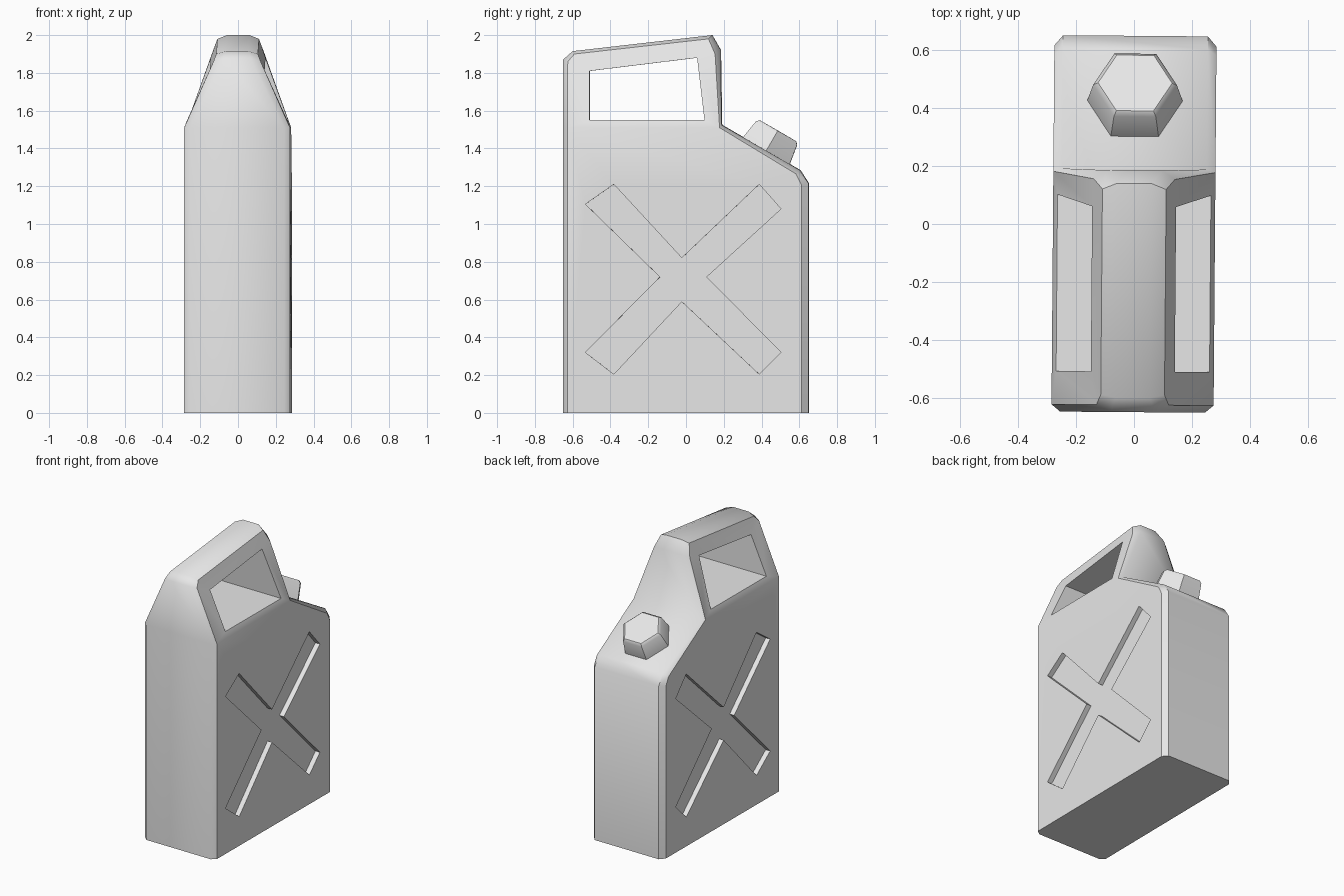
import bpy, bmesh, math
from mathutils import Matrix, Vector

cube = bpy.data.objects.get("Cube")
if cube:
    bpy.data.objects.remove(cube, do_unlink=True)

grey = bpy.data.materials.new("plain grey")
grey.use_nodes = True
grey.diffuse_color = (0.8, 0.8, 0.8, 1)
grey.node_tree.nodes["Principled BSDF"].inputs["Base Color"].default_value = (0.8, 0.8, 0.8, 1)

SKEW = Matrix.Rotation(-0.008, 4, "Z")


def finish(bm, name):
    bmesh.ops.recalc_face_normals(bm, faces=bm.faces)
    mesh = bpy.data.meshes.new(name)
    bm.to_mesh(mesh)
    bm.free()
    mesh.materials.append(grey)
    obj = bpy.data.objects.new(name, mesh)
    bpy.context.collection.objects.link(obj)
    return obj


def smooth(obj):
    bpy.ops.object.select_all(action="DESELECT")
    obj.select_set(True)
    bpy.context.view_layer.objects.active = obj
    bpy.ops.object.shade_smooth_by_angle(angle=math.radians(40))


def bridge(bm, a, b, skip=()):
    n = len(a)
    for i in range(n):
        if i not in skip:
            j = (i + 1) % n
            bm.faces.new((a[i], a[j], b[j], b[i]))


# Side outlines as (half width, y, z): the outer rim, and the side panel inside its chamfer
rim = [(.25, -.65, 0), (.25, .65, 0), (.25, .65, 1.215), (.25, .605, 1.285),
       (.25, .19, 1.525), (.095, .185, 1.92), (.06, .14, 2), (.06, -.6, 1.915),
       (.075, -.65, 1.87), (.25, -.65, 1.51)]
panel = [(.28, -.625, 0), (.28, .615, 0), (.28, .615, 1.205), (.28, .585, 1.265),
         (.28, .18, 1.51), (.14, .155, 1.9), (.11, .12, 1.98), (.11, -.59, 1.9),
         (.125, -.625, 1.86), (.28, -.625, 1.51)]
hole = [(.265, .1, 1.55), (.145, .06, 1.88), (.145, -.51, 1.81), (.265, -.51, 1.55)]

# Can body with the handle opening
bm = bmesh.new()
sides = []
for s in (-1, 1):
    o, p, h = [[bm.verts.new((s * x, y, z)) for x, y, z in loop] for loop in (rim, panel, hole)]
    bridge(bm, o, p, skip=(0,))
    bm.faces.new(p[:5] + [p[9]])
    for f in ((p[4], p[5], h[1], h[0]), (p[5], p[6], h[1]), (p[6], p[7], h[2], h[1]),
              (p[7], p[8], h[2]), (p[8], p[9], h[3], h[2]), (p[9], p[4], h[0], h[3])):
        bm.faces.new(f)
    sides.append((o, p, h))
(o1, p1, h1), (o2, p2, h2) = sides
bridge(bm, o1, o2, skip=(0,))
bridge(bm, h1, h2)
bm.faces.new((o1[0], p1[0], p1[1], o1[1], o2[1], p2[1], p2[0], o2[0]))
body = finish(bm, "can_body")

# Cross-shaped recess pressed into both sides
cross = [(-.53, 1.105), (-.38, 1.21), (-.02, .82), (.39, 1.21), (.505, 1.08), (.11, .72),
         (.505, .32), (.39, .205), (-.02, .59), (-.38, .205), (-.53, .32), (-.135, .72)]
bm = bmesh.new()
for s in (-1, 1):
    a, b = [[bm.verts.new((s * x, y, z)) for y, z in cross] for x in (.245, .35)]
    bridge(bm, a, b)
    bm.faces.new(a)
    bm.faces.new(b)
cutter = finish(bm, "cross_cutter")
cutter.hide_render = True
cutter.hide_viewport = True
cut = body.modifiers.new("cross_recess", "BOOLEAN")
cut.operation = "DIFFERENCE"
cut.solver = "EXACT"
cut.object = cutter
dg = bpy.context.evaluated_depsgraph_get()
body.data = bpy.data.meshes.new_from_object(body.evaluated_get(dg))
body.modifiers.clear()
bpy.data.objects.remove(cutter, do_unlink=True)
body.data.transform(SKEW)
smooth(body)

# Hexagonal screw cap, square to the sloping shoulder
bm = bmesh.new()
rings = [[bm.verts.new((r * math.cos(k * math.pi / 3), r * math.sin(k * math.pi / 3), h))
          for k in range(6)] for r, h in ((.168, -.02), (.145, .105), (.128, .12))]
for a, b in zip(rings, rings[1:]):
    bridge(bm, a, b)
bm.faces.new(rings[0])
bm.faces.new(rings[-1])
cap = finish(bm, "filler_cap")
tilt = Matrix.Rotation(-math.atan2(.24, .415), 4, "X")
cap.data.transform(SKEW @ Matrix.Translation(Vector((0, .427, 1.39))) @ tilt)
smooth(cap)
